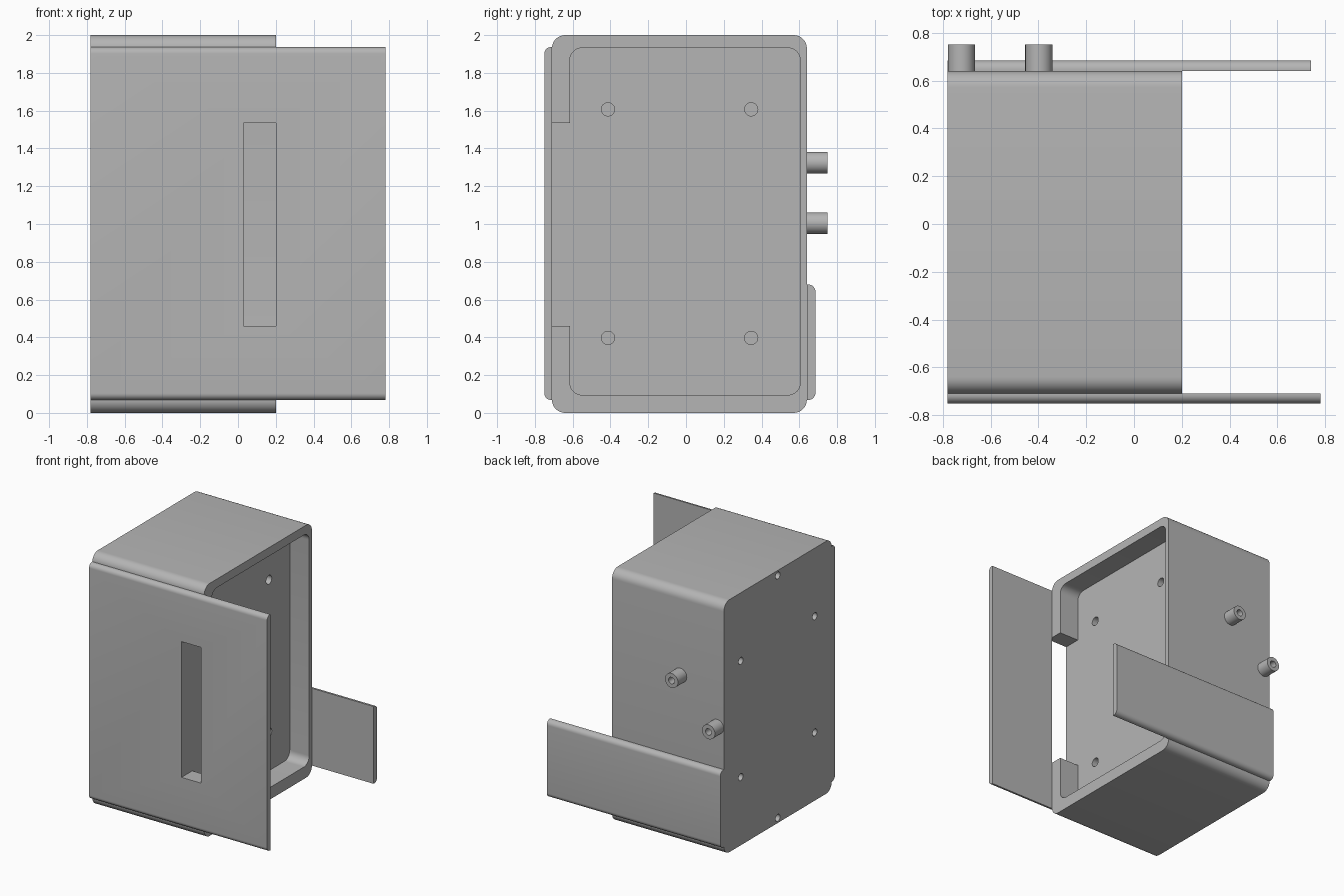
import bpy
import bmesh
from math import radians
from mathutils import Matrix, Vector

cube = bpy.data.objects.get("Cube")
if cube:
    bpy.data.objects.remove(cube, do_unlink=True)

grey = bpy.data.materials.new("plain grey")
grey.use_nodes = True
GREY = (0.46, 0.46, 0.46, 1.0)
grey.diffuse_color = GREY
grey.node_tree.nodes["Principled BSDF"].inputs["Base Color"].default_value = GREY


def finish(bm, name):
    mesh = bpy.data.meshes.new(name)
    bm.to_mesh(mesh)
    bm.free()
    mesh.materials.append(grey)
    obj = bpy.data.objects.new(name, mesh)
    bpy.context.collection.objects.link(obj)
    return obj


def box(name, low, high, radius=0.0, side=0):
    """Block with its lengthwise edges rounded; side limits this to +y or -y."""
    low, high = Vector(low), Vector(high)
    size, centre = high - low, (low + high) / 2
    bm = bmesh.new()
    bmesh.ops.create_cube(bm, size=1, matrix=Matrix.Translation(centre) @ Matrix.Diagonal(size).to_4x4())
    if radius:
        edges = []
        for e in bm.edges:
            a, b = (v.co for v in e.verts)
            if abs(a.x - b.x) > size.x / 2 and (a.y - centre.y) * side >= 0:
                edges.append(e)
        bmesh.ops.bevel(bm, geom=edges, offset=radius, segments=8, profile=0.5, affect='EDGES')
    return finish(bm, name)


def rod(name, centre, radius, length, axis):
    turn = Matrix.Rotation(radians(90), 4, 'Y' if axis == 'X' else 'X')
    bm = bmesh.new()
    bmesh.ops.create_cone(bm, cap_ends=True, segments=32, radius1=radius, radius2=radius,
                          depth=length, matrix=Matrix.Translation(centre) @ turn)
    return finish(bm, name)


def activate(obj):
    bpy.ops.object.select_all(action='DESELECT')
    obj.select_set(True)
    bpy.context.view_layer.objects.active = obj


def cut(obj, cutter):
    activate(obj)
    mod = obj.modifiers.new("cut", 'BOOLEAN')
    mod.operation, mod.solver, mod.object = 'DIFFERENCE', 'EXACT', cutter
    bpy.ops.object.modifier_apply(modifier=mod.name)
    bpy.data.objects.remove(cutter, do_unlink=True)


LEFT, RIM, FLOOR = -0.78, 0.20, 0.03
MID_Y = -0.035
SLOT_LOW, SLOT_HIGH = 0.46, 1.535

# Solid block with a shallow recess and a notch in its front rim
body = box("body", (LEFT, -0.71, 0), (RIM, 0.64, 2), 0.07)
cut(body, box("recess", (FLOOR, -0.615, 0.095), (0.4, 0.605, 1.932), 0.065))
cut(body, box("notch", (FLOOR, -0.8, SLOT_LOW), (0.4, -0.55, SLOT_HIGH)))

# Blind screw holes in the recess floor
for y in (-0.413, 0.345):
    for z in (0.397, 1.607):
        cut(body, rod("floor_hole", (FLOOR, y, z), 0.035, 0.2, 'X'))

# Ring of six blind holes in the closed end
for dy, dz in ((0, 0.96), (0, -0.96), (0.463, 0.46), (0.463, -0.46), (-0.463, 0.46), (-0.463, -0.46)):
    cut(body, rod("end_hole", (LEFT, MID_Y + dy, 1 + dz), 0.028, 0.2, 'X'))

# Long front plate with a slot
front_plate = box("front_plate", (LEFT, -0.75, 0.068), (0.78, -0.71, 1.937), 0.036, -1)
cut(front_plate, box("slot", (FLOOR, -0.8, SLOT_LOW), (RIM, -0.6, SLOT_HIGH)))

# Narrow back plate
back_plate = box("back_plate", (LEFT, 0.64, 0.068), (0.74, 0.685, 0.68), 0.038, 1)
parts = [body, front_plate, back_plate]

# Hollow studs on the back
for name, x, z in (("lower_stud", -0.722, 1.005), ("upper_stud", -0.398, 1.325)):
    stud = rod(name, (x, 0.695, z), 0.057, 0.11, 'Y')
    cut(stud, rod("bore", (x, 0.75, z), 0.026, 0.18, 'Y'))
    parts.append(stud)

for part in parts:
    activate(part)
    bpy.ops.object.shade_smooth_by_angle(angle=radians(30))
